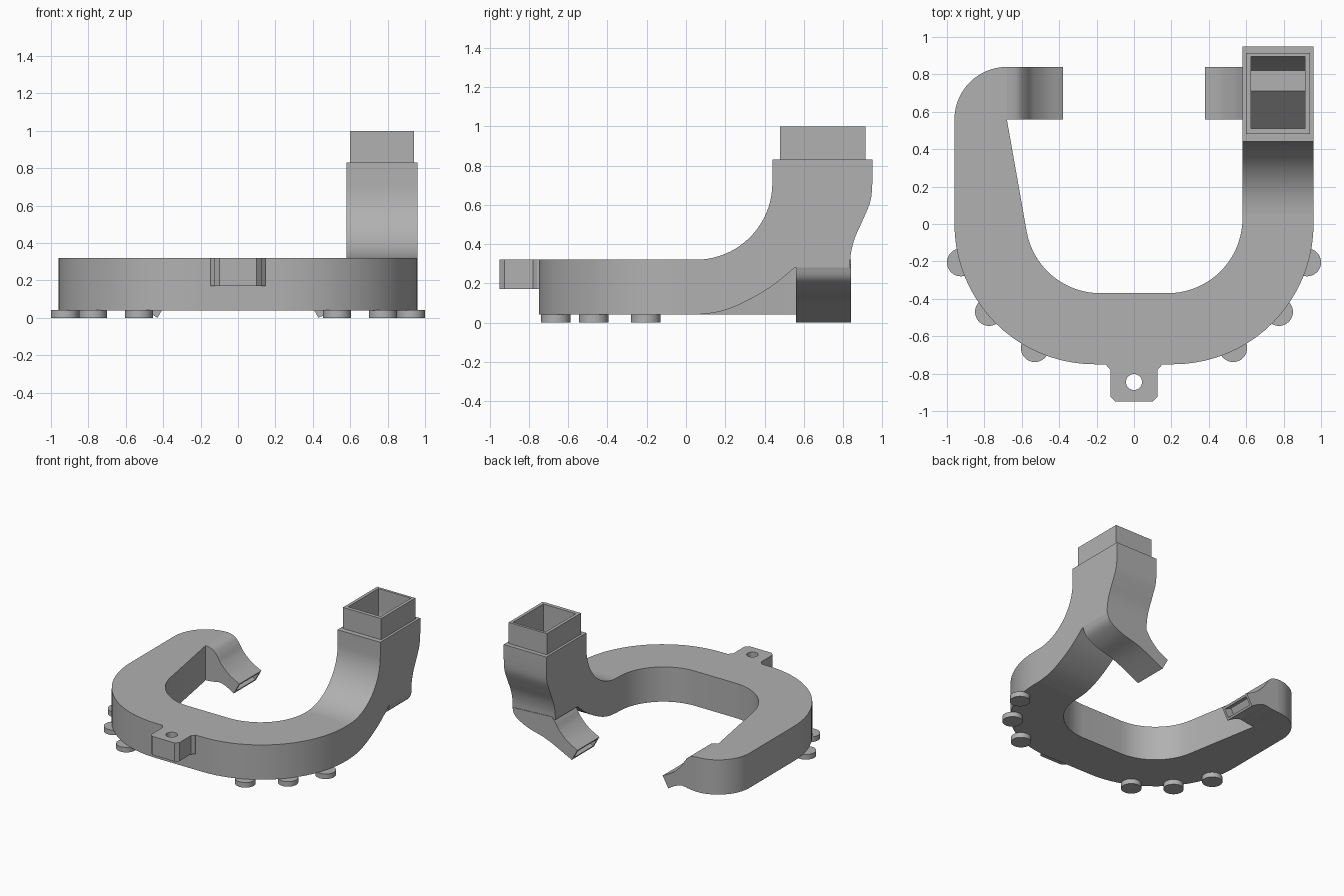
import bpy, bmesh
from math import radians, cos, sin
from mathutils import Vector

cube = bpy.data.objects.get("Cube")
if cube:
    bpy.data.objects.remove(cube)

GREY = (0.44, 0.44, 0.44, 1)
mat = bpy.data.materials.new("plain grey")
mat.use_nodes = True
mat.diffuse_color = GREY
bsdf = next(n for n in mat.node_tree.nodes if n.type == 'BSDF_PRINCIPLED')
bsdf.inputs["Base Color"].default_value = GREY

# Which 3D point a profile point (a, b) at depth d becomes
PLANES = {
    'Z': lambda a, b, d: (a, b, d),
    'Y': lambda a, b, d: (a, d, b),
    'X': lambda a, b, d: (d, a, b),
}


def arc(cx, cy, r, start, end, n=20):
    angles = [radians(start + (end - start) * i / n) for i in range(n + 1)]
    return [(cx + r * cos(t), cy + r * sin(t)) for t in angles]


def spline(pts, n=5):
    """Catmull-Rom curve through a few points."""
    p = [Vector(q) for q in [pts[0], *pts, pts[-1]]]
    out = []
    for a, b, c, d in zip(p, p[1:], p[2:], p[3:]):
        for i in range(n):
            t = i / n
            q = b * 2 + (c - a) * t + (a * 2 - b * 5 + c * 4 - d) * t**2
            q += (b * 3 - a - c * 3 + d) * t**3
            out.append(tuple(q / 2))
    return out + [tuple(pts[-1])]


def prism(name, pts, axis, lo, hi, slit=None):
    """Extrude a closed profile; slit sinks an opening in the face along -/+x."""
    bm = bmesh.new()
    place = PLANES[axis]
    low = [bm.verts.new(place(a, b, lo)) for a, b in pts]
    high = [bm.verts.new(place(a, b, hi)) for a, b in pts]
    bm.faces.new(low)
    bm.faces.new(high)
    sides = []
    for i in range(len(pts)):
        j = (i + 1) % len(pts)
        sides.append(bm.faces.new((low[i], low[j], high[j], high[i])))
    bmesh.ops.recalc_face_normals(bm, faces=bm.faces)
    if slit:
        tip = sides[-1]
        bmesh.ops.inset_individual(bm, faces=[tip], thickness=0.025)
        bmesh.ops.translate(bm, verts=tip.verts, vec=tip.normal * 0)
        walls = bmesh.ops.extrude_discrete_faces(bm, faces=[tip])["faces"]
        bmesh.ops.translate(bm, verts=walls[0].verts, vec=slit)
    mesh = bpy.data.meshes.new(name)
    bm.to_mesh(mesh)
    bm.free()
    mesh.materials.append(mat)
    obj = bpy.data.objects.new(name, mesh)
    bpy.context.collection.objects.link(obj)
    return obj


def activate(obj):
    bpy.ops.object.select_all(action='DESELECT')
    obj.select_set(True)
    bpy.context.view_layer.objects.active = obj


def cut(obj, cutter):
    mod = obj.modifiers.new("cut", 'BOOLEAN')
    mod.operation = 'DIFFERENCE'
    mod.solver = 'EXACT'
    mod.object = cutter
    activate(obj)
    bpy.ops.object.modifier_apply(modifier=mod.name)


def rectangle(x0, x1, y0, y1):
    return [(x0, y0), (x1, y0), (x1, y1), (x0, y1)]


parts = []

# Horseshoe duct with a rounded left end
outline = [(0.96, 0.05)]
outline += arc(0.21, 0, 0.75, 0, -90)
outline += arc(-0.21, 0, 0.75, -90, -180)
outline += arc(-0.68, 0.56, 0.28, 180, 90, 14)
outline += [(-0.68, 0.56)]
outline += arc(-0.18, 0.03, 0.4, 190, 270)
outline += arc(0.18, 0.03, 0.4, 270, 360)
outline += [(0.58, 0.05)]
parts.append(prism("horseshoe_duct", outline, 'Z', 0.04, 0.32))

# Rising inlet elbow
elbow = arc(0.05, 0.71, 0.39, -90, 0)
elbow += [(0.44, 0.83), (0.95, 0.83)]
elbow += spline([(0.95, 0.72), (0.94, 0.62), (0.9, 0.52), (0.86, 0.43), (0.84, 0.35), (0.835, 0.28)])
elbow += spline([(0.555, 0.28), (0.43, 0.18), (0.29, 0.1), (0.17, 0.055), (0.05, 0.04)])
tower = prism("inlet_elbow", elbow, 'X', 0.58, 0.96)

# Inlet collar, and the cavity running down through it
collar = prism("inlet_collar", rectangle(0.6, 0.94, 0.48, 0.915), 'Z', 0.83, 1.0)
cavity = [(0.51, 1.1), (0.51, 0.4), (0.71, 0.6), (0.82, 0.6), (0.895, 0.75), (0.895, 1.1)]
cutter = prism("cavity_cutter", cavity, 'X', 0.625, 0.915)
cutter.hide_render = True
cut(tower, cutter)
cut(collar, cutter)
bpy.data.objects.remove(cutter)
parts += [tower, collar]

# Inward-facing outlet nozzles with slit mouths
top = spline([(0.38, 0.09), (0.47, 0.14), (0.54, 0.205), (0.58, 0.265), (0.62, 0.305), (0.68, 0.32)])
right_under = spline([(0.96, 0.28), (0.93, 0.215), (0.82, 0.155), (0.65, 0.105), (0.43, 0.0)])
left_under = spline([(0.68, 0.04), (0.62, 0.045), (0.55, 0.055), (0.49, 0.035), (0.43, 0.0)])
under_tower = [p for p in top if p[0] <= 0.62]
parts.append(prism("tower_nozzle", under_tower + right_under, 'Y', 0.56, 0.84, (0.06, 0, 0.03)))
mirrored = [(-x, z) for x, z in top + left_under]
parts.append(prism("arm_nozzle", mirrored, 'Y', 0.56, 0.84, (-0.06, 0, 0.03)))

# Front mounting tab with a screw hole
half = [(0.15, -0.74), (0.145, -0.76), (0.125, -0.78), (0.125, -0.925), (0.1, -0.95)]
tab = prism("mounting_tab", half + [(-x, y) for x, y in reversed(half)], 'Z', 0.17, 0.32)
drill = prism("hole_cutter", arc(0, -0.845, 0.043, 0, 345, 23), 'Z', 0.1, 0.4)
drill.hide_render = True
cut(tab, drill)
bpy.data.objects.remove(drill)
parts.append(tab)

# Round feet around the rim
for side, word in ((1, "left"), (-1, "right")):
    for i, (x, y) in enumerate([(0.925, -0.205), (0.775, -0.47), (0.53, -0.663)]):
        ring = arc(side * x, y, 0.075, 0, 348.75, 31)
        parts.append(prism(f"{word}_foot_{i + 1}", ring, 'Z', 0, 0.041))

for obj in parts:
    activate(obj)
    bpy.ops.object.shade_smooth_by_angle(angle=radians(30))
